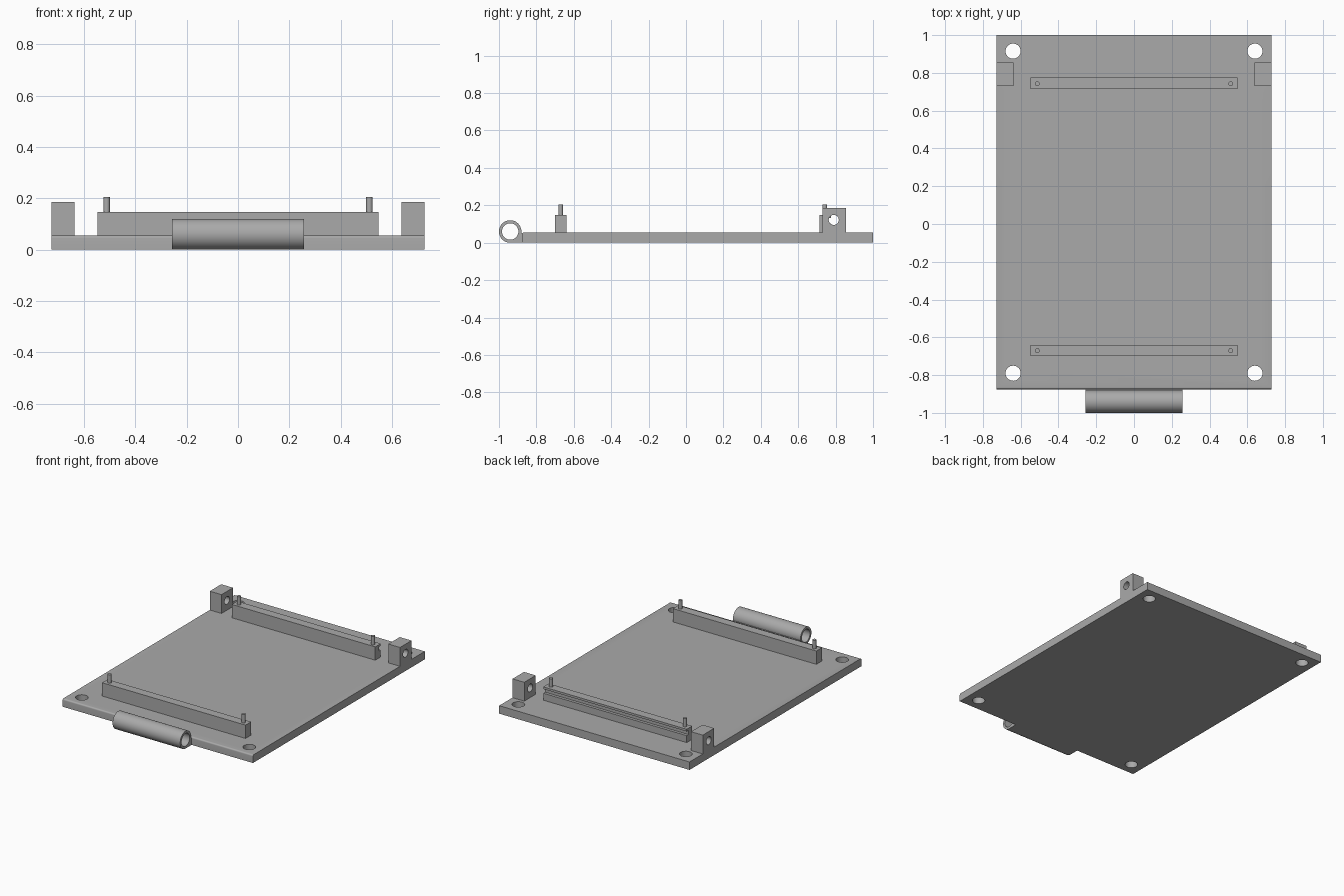
import bpy, bmesh, math
from mathutils import Matrix

if "Cube" in bpy.data.objects:
    bpy.data.objects.remove(bpy.data.objects["Cube"])

grey = bpy.data.materials.new("plain grey")
grey.diffuse_color = (0.40, 0.40, 0.40, 1)
grey.use_nodes = True
grey.node_tree.nodes["Principled BSDF"].inputs["Base Color"].default_value = grey.diffuse_color
T = 0.055  # plate thickness


def finish(name, bm):
    bmesh.ops.recalc_face_normals(bm, faces=bm.faces[:])
    me = bpy.data.meshes.new(name)
    bm.to_mesh(me)
    bm.free()
    me.materials.append(grey)
    ob = bpy.data.objects.new(name, me)
    bpy.context.collection.objects.link(ob)
    return ob


def extrude_x(name, profile, x0, x1):
    """Sweep a (y, z) outline along x."""
    bm = bmesh.new()
    face = bm.faces.new([bm.verts.new((x0, y, z)) for y, z in profile])
    out = bmesh.ops.extrude_face_region(bm, geom=[face])
    verts = [v for v in out["geom"] if isinstance(v, bmesh.types.BMVert)]
    bmesh.ops.translate(bm, verts=verts, vec=(x1 - x0, 0, 0))
    return finish(name, bm)


def box(name, x0, x1, y0, y1, z0, z1):
    return extrude_x(name, [(y0, z0), (y1, z0), (y1, z1), (y0, z1)], x0, x1)


def cylinder(name, centre, r, depth, axis="Z", n=32):
    bm = bmesh.new()
    m = Matrix.Translation(centre)
    if axis == "X":
        m = m @ Matrix.Rotation(math.pi / 2, 4, "Y")
    bmesh.ops.create_cone(bm, cap_ends=True, segments=n, radius1=r,
                          radius2=r, depth=depth, matrix=m)
    return finish(name, bm)


def select(ob):
    bpy.ops.object.select_all(action="DESELECT")
    ob.select_set(True)
    bpy.context.view_layer.objects.active = ob


def cut(ob, cutter):
    select(ob)
    mod = ob.modifiers.new("cut", "BOOLEAN")
    mod.operation, mod.solver, mod.object = "DIFFERENCE", "EXACT", cutter
    bpy.ops.object.modifier_apply(modifier=mod.name)
    bpy.data.objects.remove(cutter)


def smooth(ob):
    select(ob)
    bpy.ops.object.shade_smooth_by_angle(angle=math.radians(30))


# Base plate with a softened front top edge and four corner holes
r = 0.01
arc = [(-0.865 - r * math.sin(a), T - r + r * math.cos(a))
       for a in (i * math.pi / 12 for i in range(7))]
plate = extrude_x("base_plate", [(-0.875, 0), (1, 0), (1, T)] + arc, -0.727, 0.727)
for x in (-0.64, 0.64):
    for y in (-0.79, 0.915):
        cut(plate, cylinder("hole", (x, y, 0.03), 0.04, 0.3))
smooth(plate)

# Hinge tube and the web that joins it to the plate
axis_at = (0, -0.94, 0.06)
tube = cylinder("hinge_tube", axis_at, 0.06, 0.516, "X", 48)
web = box("hinge_web", -0.258, 0.258, -0.94, -0.87, 0, T - 0.005)
for ob in (tube, web):
    cut(ob, cylinder("bore", axis_at, 0.044, 1, "X", 48))
    smooth(ob)

# Support rails: plain at the front, slotted along the back face at the rear
box("front_rail", -0.548, 0.548, -0.70, -0.64, T - 0.002, 0.147)
extrude_x("rear_rail", [(0.715, T - 0.002), (0.775, T - 0.002), (0.775, 0.103),
                        (0.755, 0.103), (0.755, 0.132), (0.775, 0.132),
                        (0.775, 0.147), (0.715, 0.147)], -0.548, 0.548)

for side, s in (("left", -1), ("right", 1)):
    # Locating pins on the rails
    for where, y in (("front", -0.67), ("rear", 0.742)):
        smooth(cylinder(f"{where}_pin_{side}", (s * 0.512, y, 0.173), 0.0125, 0.064, n=24))
    # Pivot ears with a cross hole
    x0, x1 = sorted((s * 0.637, s * 0.727))
    ear = box(f"pivot_ear_{side}", x0, x1, 0.73, 0.855, T - 0.002, 0.185)
    cut(ear, cylinder("ear_hole", (s * 0.68, 0.79, 0.122), 0.027, 0.3, "X"))
    smooth(ear)
